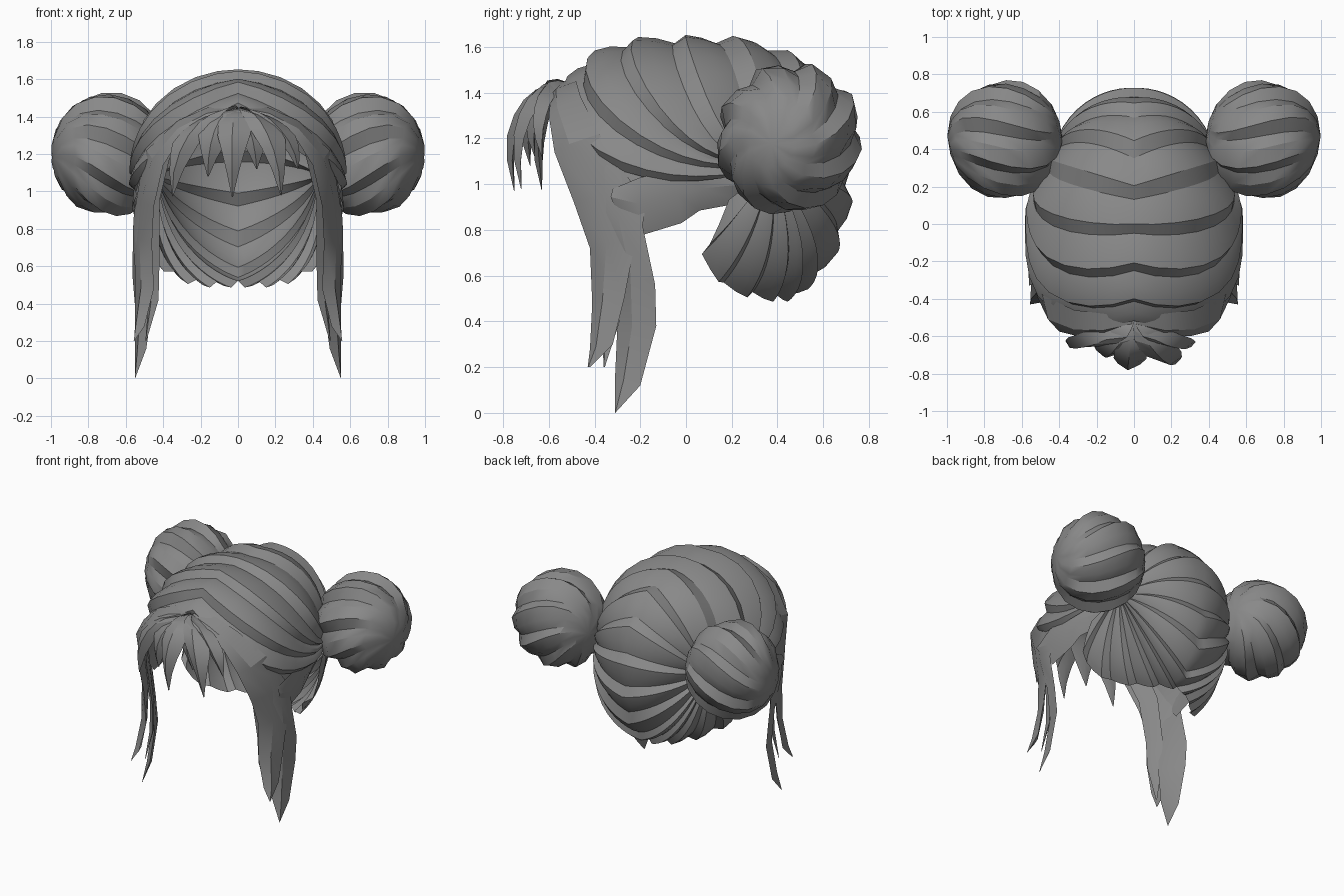
import bpy, math
from mathutils import Vector as V

if "Cube" in bpy.data.objects:
    bpy.data.objects.remove(bpy.data.objects["Cube"])

hair = bpy.data.materials.new("ash_grey_hair")
hair.diffuse_color = (0.25, 0.25, 0.25, 1)
hair.use_nodes = True
hair.node_tree.nodes["Principled BSDF"].inputs["Base Color"].default_value = hair.diffuse_color


def clamp(v):
    return min(1.0, max(0.0, v))


def make(name, verts, faces, mirror=False):
    me = bpy.data.meshes.new(name)
    me.from_pydata([tuple(v) for v in verts], [], faces)
    me.materials.append(hair)
    ob = bpy.data.objects.new(name, me)
    bpy.context.collection.objects.link(ob)
    bpy.ops.object.select_all(action='DESELECT')
    ob.select_set(True)
    bpy.context.view_layer.objects.active = ob
    bpy.ops.object.mode_set(mode='EDIT')
    bpy.ops.mesh.select_all(action='SELECT')
    bpy.ops.mesh.remove_doubles(threshold=0.0005)
    bpy.ops.mesh.normals_make_consistent(inside=False)
    bpy.ops.object.mode_set(mode='OBJECT')
    bpy.ops.object.shade_smooth_by_angle(angle=math.radians(28))
    if mirror:
        m = ob.modifiers.new("mirror", 'MIRROR')
        m.merge_threshold = 0.001
    return ob


def grid_faces(rows, cols, wrap=False):
    return [(i * cols + j, i * cols + (j + 1) % cols,
             (i + 1) * cols + (j + 1) % cols, (i + 1) * cols + j)
            for i in range(rows - 1) for j in range(cols if wrap else cols - 1)]


# --- Scalp cap: ribbed strands fanning from the bun root to the parting ---
C = V((0, 0.08, 1.04))


def on_head(d, k):
    """Push direction d out to a boxy head form, scaled by k, narrower at the back."""
    lo, hi = 0.0, 20.0
    b, p = (0.68, 3.8) if d.y < 0 else (0.635, 2.5)
    c = 0.595 if d.z > 0 else 0.605
    for _ in range(40):
        r = (lo + hi) / 2
        f = (abs(d.x) * r / 0.57) ** 2 + (abs(d.y) * r / b) ** p + (abs(d.z) * r / c) ** 2.3
        lo, hi = (r, hi) if f < 1 else (lo, r)
    v = C + d * lo * k
    v.x *= 1 - 0.17 * clamp((v.y - .1) / .3)
    return v


root = V((0.50, 0.36, 1.08)) - C
parting = [(0, -.55, 1.44), (0, -.43, 1.54), (0, -.25, 1.6), (0, -.05, 1.62),
           (0, .13, 1.6), (0, .34, 1.56), (0, .54, 1.42), (0, .67, 1.22),
           (0, .71, .99), (0, .68, .78), (0, .57, .56), (0, .47, .47),
           (.15, .43, .455), (.28, .32, .46), (.37, .17, .54), (.43, .07, .72), (.46, .17, .95)]
ends = [V(p) - C for p in parting]
ribs = [(0, .97), (.3, 1.03), (.65, 1.01)]
samples = [(a.lerp(b, f), k) for a, b in zip(ends, ends[1:]) for f, k in ribs] + [(ends[-1], .98)]
N = 12
verts = []
for m, k in samples:
    front = clamp((-m.y - .3) / .33) ** 2
    sag = V((.62, m.y * (.78 - .12 * front), m.z * .22 - .08 - .2 * front))
    w = clamp((.3 - m.y) / .45) if m.z > 0 else 0
    ctl = ((m + root) / 2).lerp(sag, w)
    for j in range(N + 1):
        t = j / N
        d = m * (1 - t) ** 2 + ctl * 2 * t * (1 - t) + root * t * t
        verts.append(on_head(d, 1 + (k - 1) * (1 - t ** 4)))
make("scalp_cap", verts, grid_faces(len(samples), N + 1), True)

# --- Side buns: twisted, ribbed balls, leaning forward, flatter low at the rear ---
verts = []
NB, NR = 8, 10
axis = V((1, -.3, -.04)).normalized()
side = axis.cross(V((0, 0, 1))).normalized()
up = side.cross(axis)
saw = [(0, .9), (.3, 1.04), (.7, .99)]
for i in range(NR + 1):
    a = math.pi * i / NR
    along = -math.cos(a) * 0.305
    rad = 0.325 * math.sin(a) ** 0.9 if 0 < i < NR else 0
    for n in range(NB):
        for f, k in saw:
            q = 2 * math.pi * (n + f) / NB + 1.7 * i / NR
            k *= 1 - .1 * max(0, math.cos(q - math.radians(222)))
            verts.append(V((.69, .46, 1.19)) + axis * along
                         + (side * math.cos(q) + up * math.sin(q) * 1.04) * rad * k)
make("hair_bun", verts, grid_faces(NR + 1, NB * 3, True), True)


# --- Blades: tapering locks with a raised ridge between two edges ---
def blade(name, rows, bulge, mirror=False, ridge=0.45):
    verts = []
    for A, B in rows:
        a, b = V(A), V(B)
        w = (b - a).length
        mid = a.lerp(b, ridge)
        out = V((mid.x, mid.y - .05, 0)).normalized()
        verts += [a, mid + out * min(bulge, w * .35), b, mid - out * min(bulge, w * .35) * .3]
    return make(name, verts, grid_faces(len(rows), 4, True), mirror)


blade("front_side_lock", [
    ((.01, -.54, 1.44), (.01, -.48, 1.46)),
    ((.16, -.59, 1.39), (.16, -.48, 1.45)),
    ((.30, -.60, 1.30), (.32, -.46, 1.38)),
    ((.40, -.575, 1.14), (.49, -.38, 1.22)),
    ((.45, -.49, .92), (.55, -.22, .98)),
    ((.46, -.42, .72), (.555, -.22, .76)),
    ((.45, -.41, .48), (.55, -.27, .5)),
    ((.50, -.42, .28), (.55, -.32, .3)),
    ((.555, -.43, .2), (.555, -.42, .2))], .03, True)
blade("rear_side_lock", [
    ((.48, -.42, 1.1), (.53, -.15, 1.05)),
    ((.52, -.36, .88), (.56, -.19, .82)),
    ((.48, -.31, .65), (.565, -.135, .56)),
    ((.46, -.3, .38), (.55, -.13, .38)),
    ((.49, -.31, .16), (.55, -.2, .12)),
    ((.55, -.31, 0), (.55, -.305, .005))], .025, True)
blade("inner_side_lock", [
    ((.36, -.54, 1.2), (.46, -.42, 1.17)),
    ((.42, -.45, .95), (.48, -.33, .95)),
    ((.42, -.38, .62), (.48, -.28, .62)),
    ((.425, -.37, .42), (.48, -.29, .4)),
    ((.49, -.36, .2), (.495, -.355, .2))], .02, True)
blade("ear_tuft", [
    ((.54, -.32, .98), (.54, -.31, .9)),
    ((.555, -.2, 1.03), (.53, -.2, .775)),
    ((.55, -.04, 1.06), (.52, -.02, .83)),
    ((.53, .08, 1.06), (.51, .06, .885)),
    ((.46, .28, 1.07), (.45, .25, .92))], .025, True)


# --- Fringe: blades that spring from the parting and fall over the brow ---
def fringe(name, tip, width, out):
    base, tip = V((tip[0] * .06, -.50, 1.43)), V(tip)
    k1 = V((tip.x * .4, -.62 - out * .5, 1.47))
    k2 = V((tip.x * .9, tip.y - out, 1.3))
    rows = []
    for i in range(8):
        t = i / 7
        p = (base * (1 - t) ** 3 + k1 * 3 * t * (1 - t) ** 2
             + k2 * 3 * t * t * (1 - t) + tip * t ** 3)
        w = width * min(.25 + 2.2 * t, 1, 2.4 * (1 - t)) + .003
        h = V((1, abs(tip.x) * .6 * (1 if tip.x > 0 else -1), tip.x * -1.2)).normalized() * w
        rows.append((p - h, p + h))
    blade(name, rows, .035)


for name, tip, width, out in [
        ("fringe_centre", (-.03, -.75, .97), .085, .05),
        ("fringe_left_inner", (-.16, -.68, 1.08), .1, .03),
        ("fringe_left_outer", (-.35, -.63, .975), .115, .02),
        ("fringe_right_inner", (.1, -.66, 1.12), .09, .03),
        ("fringe_right", (.23, -.72, .98), .095, .04),
        ("fringe_right_outer", (.32, -.63, 1.12), .09, .02)]:
    fringe(name, tip, width, out)
